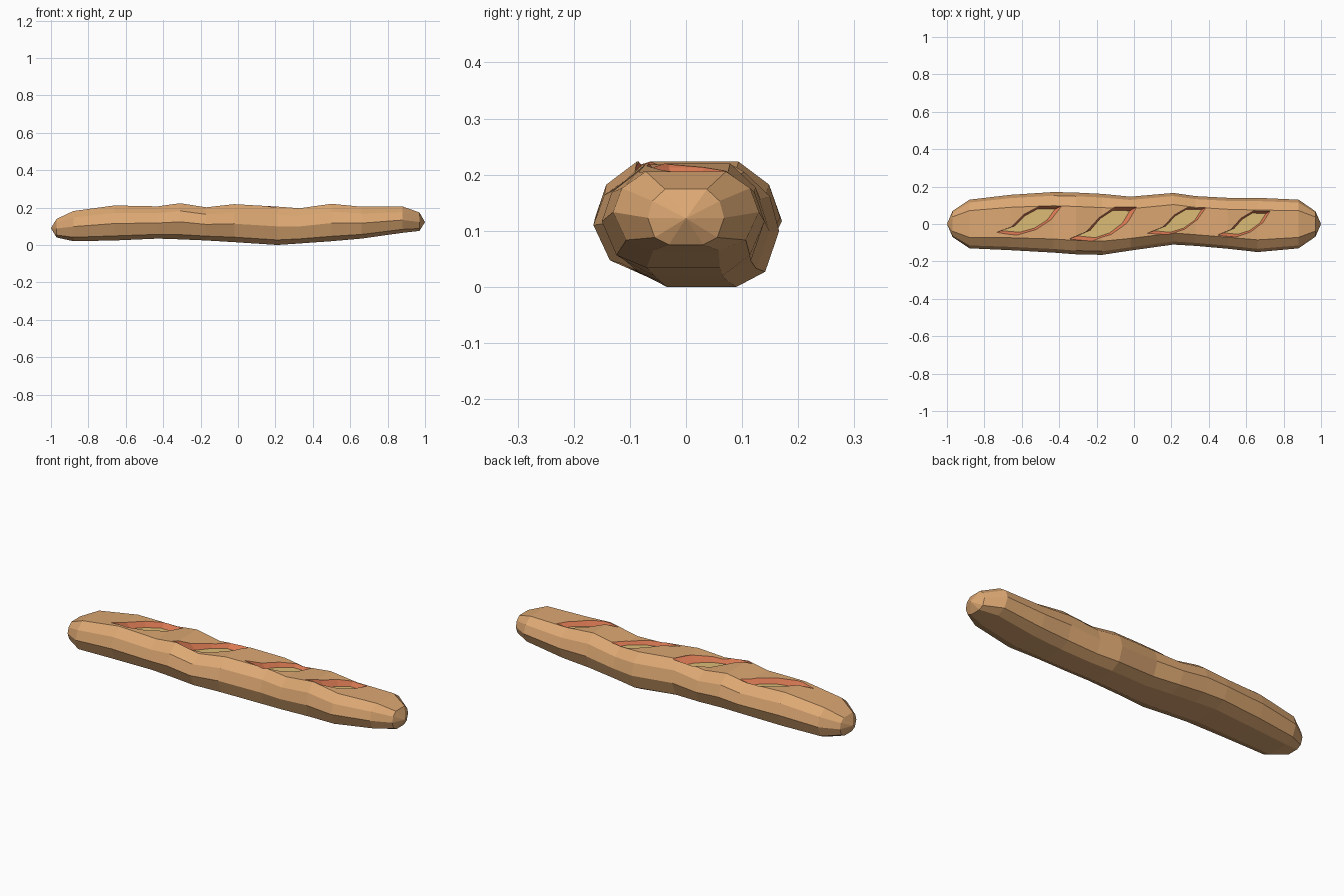
import bpy, bmesh
from mathutils import Vector

if "Cube" in bpy.data.objects:
    bpy.data.objects.remove(bpy.data.objects["Cube"])


def material(name, color):
    m = bpy.data.materials.new(name)
    m.diffuse_color = (*color, 1)
    m.use_nodes = True
    m.node_tree.nodes["Principled BSDF"].inputs["Base Color"].default_value = m.diffuse_color
    return m


MATS = [material("crust", (0.72, 0.39, 0.17)),
        material("slash_edge", (0.80, 0.22, 0.10)),
        material("crumb", (0.72, 0.50, 0.18))]


def make_object(name, bm):
    bmesh.ops.recalc_face_normals(bm, faces=bm.faces)
    me = bpy.data.meshes.new(name)
    bm.to_mesh(me)
    bm.free()
    for m in MATS:
        me.materials.append(m)
    ob = bpy.data.objects.new(name, me)
    bpy.context.collection.objects.link(ob)
    return ob


# Loaf: one faceted cross-section lofted through uneven stations
HALF = [(0.45, 0), (0.82, 0.13), (1, 0.48), (0.88, 0.78), (0.55, 0.99)]
SECTION = HALF + [(-y, t) for y, t in reversed(HALF)]
# x, centre y, half width, bottom z, top z
STATIONS = [(-0.97, 0, .07, .04, .14), (-0.88, 0, .13, .02, .183),
            (-0.66, .008, .148, .024, .213), (-0.43, .009, .162, .034, .208),
            (-0.31, .003, .165, .03, .225), (-0.17, -.002, .163, .024, .203),
            (-0.02, .002, .144, .015, .22), (0.21, .028, .138, 0, .207),
            (0.33, .016, .133, .008, .198), (0.50, .004, .136, .02, .222),
            (0.66, -.005, .145, .034, .206), (0.88, 0, .13, .065, .207),
            (0.97, 0, .068, .075, .175)]
bm = bmesh.new()
rings = [[bm.verts.new((x, c + y * w, b + t * (h - b))) for y, t in SECTION]
         for x, c, w, b, h in STATIONS]
n = len(SECTION)
for r, s in zip(rings, rings[1:]):
    for i in range(n):
        j = (i + 1) % n
        bm.faces.new((r[i], r[j], s[j], s[i]))
for ring, tip in ((rings[0], (-1, 0, .09)), (rings[-1], (1, 0, .122))):
    v = bm.verts.new(tip)
    for i in range(n):
        bm.faces.new((ring[i], ring[(i + 1) % n], v))
loaf = make_object("loaf", bm)

# Slashes: leaf outline spanned between a lower left and an upper right corner
LEAF = [(0, 0), (.25, .22), (.44, .68), (.68, 1), (1, .98),
        (.86, .5), (.62, .12), (.34, -.07)]
SLASHES = [(-.75, -.05, -.385, .10), (-.345, -.08, .015, .095),
           (.07, -.05, .395, .097), (.445, -.06, .735, .075)]
for k, (x0, y0, x1, y1) in enumerate(SLASHES):
    pts = [Vector((x0 + u * (x1 - x0), y0 + v * (y1 - y0))) for u, v in LEAF]
    mid = sum(pts, Vector((0, 0))) / len(pts)
    bm = bmesh.new()
    levels = [[bm.verts.new((*(mid + (p - mid) * s), z)) for p in pts]
              for z, s in ((.18, .78), (.213, 1), (.28, 1.05))]
    bm.faces.new(levels[0]).material_index = 2
    bm.faces.new(levels[-1]).material_index = 1
    for lo, hi in zip(levels, levels[1:]):
        for i in range(len(pts)):
            j = (i + 1) % len(pts)
            bm.faces.new((lo[i], lo[j], hi[j], hi[i])).material_index = 1
    cutter = make_object("slash_cutter_%d" % (k + 1), bm)
    cutter.hide_render = True
    cutter.display_type = 'WIRE'
    mod = loaf.modifiers.new("slash_%d" % (k + 1), 'BOOLEAN')
    mod.operation = 'DIFFERENCE'
    mod.solver = 'EXACT'
    mod.object = cutter
